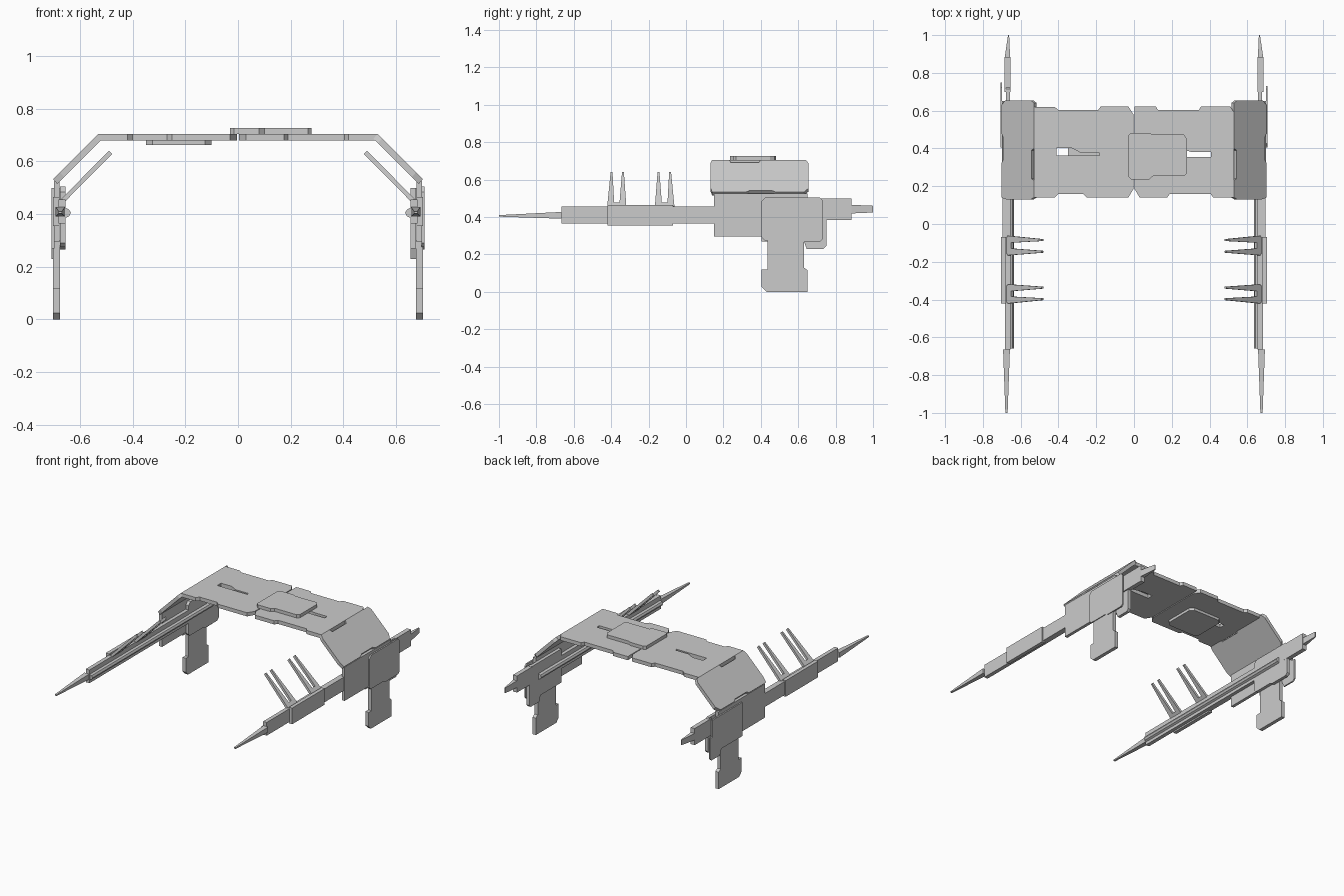
import bpy, bmesh
from mathutils import Vector

if "Cube" in bpy.data.objects:
    bpy.data.objects.remove(bpy.data.objects["Cube"])


def loft(name, a, b):
    """Closed solid between two matching rings of 3D points."""
    bm = bmesh.new()
    va = [bm.verts.new(p) for p in a]
    vb = [bm.verts.new(p) for p in b]
    n = len(a)
    bm.faces.new(va)
    bm.faces.new(vb[::-1])
    for i in range(n):
        bm.faces.new((va[i], vb[i], vb[(i + 1) % n], va[(i + 1) % n]))
    bmesh.ops.recalc_face_normals(bm, faces=bm.faces)
    me = bpy.data.meshes.new(name)
    bm.to_mesh(me)
    bm.free()
    ob = bpy.data.objects.new(name, me)
    bpy.context.collection.objects.link(ob)
    return ob


def flat(name, pts, z0, z1):
    """Outline in x,y extruded along z."""
    return loft(name, [(x, y, z0) for x, y in pts], [(x, y, z1) for x, y in pts])


def side(name, s, pts, x0, x1):
    """Outline in y,z extruded along x on side s (+1 right, -1 left)."""
    return loft(name, [(s * x0, y, z) for y, z in pts], [(s * x1, y, z) for y, z in pts])


def rect(a0, a1, b0, b1, c=0.0):
    """Rectangle outline, optionally with cut corners."""
    if c == 0:
        return [(a0, b0), (a1, b0), (a1, b1), (a0, b1)]
    return [(a0 + c, b0), (a1 - c, b0), (a1, b0 + c), (a1, b1 - c),
            (a1 - c, b1), (a0 + c, b1), (a0, b1 - c), (a0, b0 + c)]


def spike(name, s, y0, y1, base, tip):
    """Tapered bar; base and tip are (x, z, half width, half height)."""
    def ring(y, r):
        x, z, w, h = r
        return [(s * (x + i * w), y, z + j * h) for i, j in ((-1, -1), (1, -1), (1, 1), (-1, 1))]
    return loft(name, ring(y0, base), ring(y1, tip))


def cut(ob, pts):
    """Cut a slot straight through a roof plate."""
    tool = flat("slot_cutter", pts, 0.6, 0.8)
    m = ob.modifiers.new("slot", 'BOOLEAN')
    m.operation, m.solver, m.object = 'DIFFERENCE', 'EXACT', tool
    bpy.context.view_layer.objects.active = ob
    bpy.ops.object.modifier_apply(modifier=m.name)
    bpy.data.objects.remove(tool)


# Roof plates with stepped edges and slots
left = flat("roof_left", [
    (-.53, .14), (-.42, .14), (-.40, .16), (-.27, .16), (-.25, .14), (-.03, .14), (-.003, .185),
    (-.003, .58), (-.03, .623), (-.175, .623), (-.19, .603), (-.40, .603), (-.42, .62), (-.53, .62)],
    .68, .705)
cut(left, [(-.41, .362), (-.183, .362), (-.183, .376), (-.28, .376), (-.33, .402), (-.41, .402)])
right = flat("roof_right", [
    (.003, .185), (.03, .14), (.175, .14), (.19, .16), (.405, .16), (.42, .14), (.53, .14),
    (.53, .59), (.51, .623), (.355, .623), (.343, .603), (.127, .603), (.115, .623), (.003, .623)],
    .68, .705)
cut(right, [(.18, .354), (.407, .354), (.407, .38), (.31, .38), (.26, .393), (.18, .393)])
flat("roof_top_panel", [
    (-.03, .25), (-.015, .235), (.08, .235), (.10, .253), (.265, .253), (.28, .268),
    (.28, .45), (.265, .473), (.10, .473), (.08, .482), (-.015, .482), (-.03, .47)], .705, .727)
flat("roof_under_panel", rect(-.35, -.10, .20, .45, .025), .662, .68)

BIG = [(.405, .27), (.63, .27), (.645, .23), (.735, .23), (.75, .245),
       (.75, .385), (.725, .385), (.725, .5), (.405, .5)]
SMALL = [(.405, .29), (.42, .275), (.56, .275), (.58, .265), (.715, .265), (.73, .28),
         (.73, .49), (.715, .505), (.425, .505), (.405, .485)]

for s, tag in ((1, "right"), (-1, "left")):
    # Sloping shoulder plate: outline is (y, t), t runs down the slope
    pts = [(.14, 0), (.23, 0), (.24, .08), (.39, .08), (.40, 0), (.64, 0), (.655, .1),
           (.655, .88), (.63, 1), (.48, 1), (.46, .95), (.34, .95), (.32, 1), (.14, 1), (.13, .85), (.13, .1)]
    loft("shoulder_" + tag,
         [(s * (.53 + .172 * t), y, .705 - .172 * t) for y, t in pts],
         [(s * (.515 + .172 * t), y, .687 - .172 * t) for y, t in pts])

    # Upper side wall and hanging leg
    side("side_wall_" + tag, s, rect(.15, .65, .295, .525), .678, .699)
    side("leg_" + tag, s, [(.43, 0), (.65, 0), (.65, .115), (.63, .13), (.63, .3), (.435, .3),
                           (.435, .12), (.405, .12), (.405, .025)], .677, .702)

    # Armour plates: the larger one is outside on the left, inside on the right
    outer, inner = (SMALL, BIG) if s > 0 else (BIG, SMALL)
    side("outer_plate_" + tag, s, outer, .698, .708)
    side("inner_plate_" + tag, s, inner, .656, .677)

    # Long arm, its guard and its inner rail
    side("arm_" + tag, s, rect(-.665, .41, .365, .455), .655, .682)
    side("arm_guard_" + tag, s, rect(-.42, -.07, .355, .465), .678, .703)
    side("arm_cover_" + tag, s, rect(-.07, .15, .365, .457), .68, .695)
    loft("arm_rail_" + tag,
         *[[(s * x, y, z) for x, z in ((.656, .385), (.642, .392), (.635, .405), (.642, .418), (.656, .425))]
           for y in (-.66, .65)])

    # Front spike, rear block and rear spike
    spike("front_spike_" + tag, s, -.665, -1, (.675, .409, .018, .018), (.675, .406, .006, .004))
    side("rear_block_" + tag, s, rect(.70, .885, .385, .498), .655, .685)
    spike("rear_spike_" + tag, s, .885, 1, (.670, .442, .014, .023), (.664, .442, .003, .018))

    # Paired claws leaning inward at 45 degrees
    n = Vector((s * .006, 0, .006))
    for i, (yb, yt) in enumerate(((-.402, -.398), (-.338, -.337), (-.147, -.147), (-.081, -.085))):
        ring = [Vector((s * .665, yb - .019, .452)), Vector((s * .665, yb + .019, .452)),
                Vector((s * .484, yt + .005, .635)), Vector((s * .484, yt - .005, .635))]
        loft(f"claw_{tag}_{i + 1}", [p - n for p in ring], [p + n for p in ring])
    # Webs joining each claw pair at the root
    for i, y in enumerate((-.37, -.114)):
        ring = [Vector((s * x, y + d, z)) for x, z, d in
                ((.668, .449, -.045), (.668, .449, .045), (.645, .472, .045), (.645, .472, -.045))]
        loft(f"claw_root_{tag}_{i + 1}", [p - n for p in ring], [p + n for p in ring])
